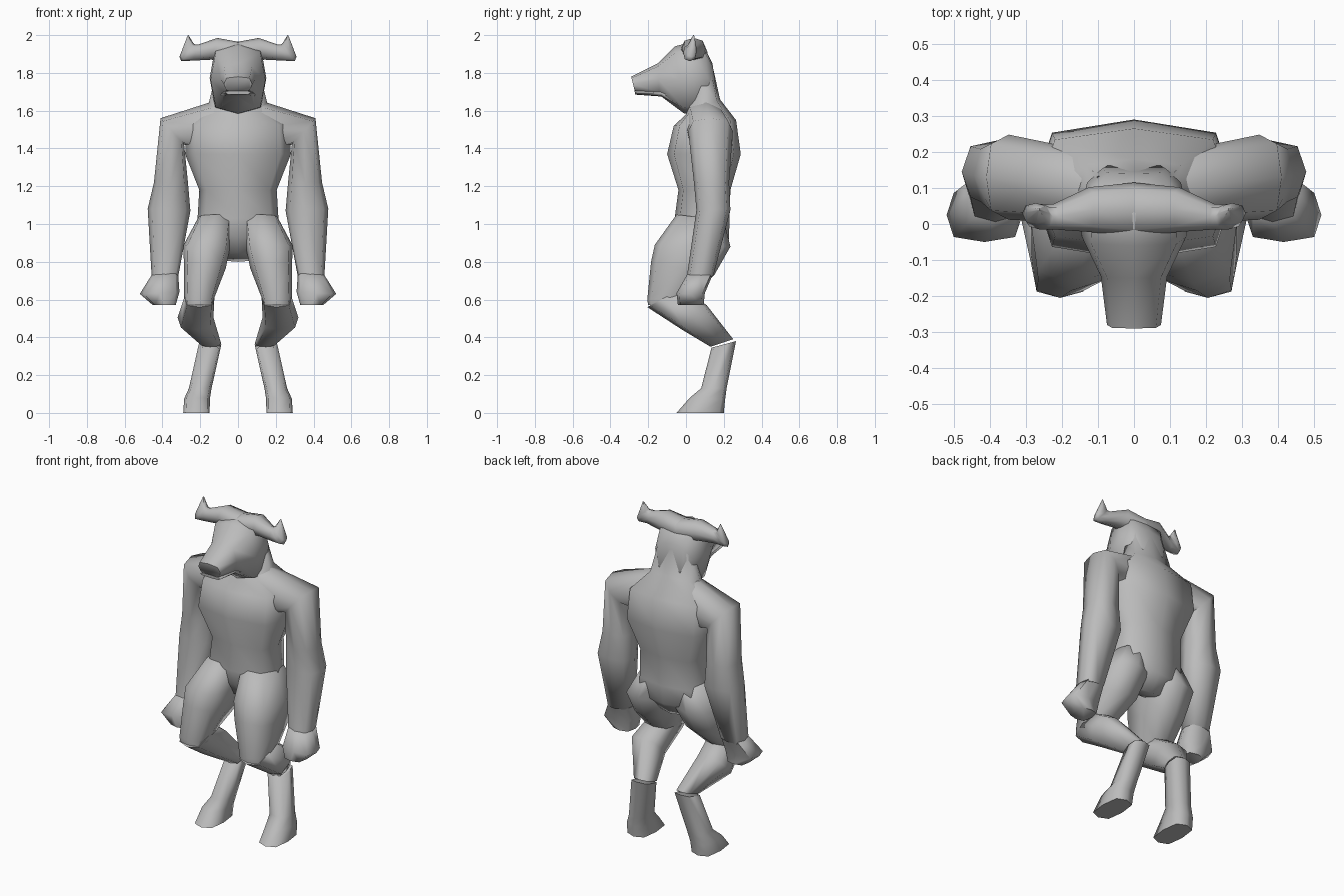
import bpy, bmesh, math
from mathutils import Vector

hide = bpy.data.materials.new("grey_hide")
hide.diffuse_color = (0.5, 0.5, 0.5, 1)


def loft(name, rings, axis, mirror=False, sides=8, power=0.6):
    """Skin a tube through rings (p, q, w): p to q is one diameter,
    w is the half width along the given axis. Low power is boxier."""
    bm = bmesh.new()
    loops = []
    for p, q, w in rings:
        p, q = Vector(p), Vector(q)
        mid, u = (p + q) / 2, (q - p) / 2
        loop = []
        for i in range(sides):
            a = 2 * math.pi * i / sides
            c, s = math.cos(a), math.sin(a)
            c = math.copysign(abs(c) ** power, c) if abs(c) > 1e-6 else 0
            s = math.copysign(abs(s) ** power, s) if abs(s) > 1e-6 else 0
            loop.append(bm.verts.new(mid + u * c + axis * (w * s)))
        loops.append(loop)
    for a, b in zip(loops, loops[1:]):
        for i in range(sides):
            j = (i + 1) % sides
            bm.faces.new((a[i], a[j], b[j], b[i]))
    bm.faces.new(loops[0])
    bm.faces.new(loops[-1])
    bmesh.ops.recalc_face_normals(bm, faces=bm.faces)
    me = bpy.data.meshes.new(name)
    bm.to_mesh(me)
    bm.free()
    me.materials.append(hide)
    ob = bpy.data.objects.new(name, me)
    bpy.context.collection.objects.link(ob)
    bpy.ops.object.select_all(action='DESELECT')
    ob.select_set(True)
    bpy.context.view_layer.objects.active = ob
    bpy.ops.object.shade_smooth_by_angle(angle=math.radians(75))
    if mirror:
        m = ob.modifiers.new("mirror", 'MIRROR')
        m.use_mirror_merge = False
    return ob


X, Y = Vector((1, 0, 0)), Vector((0, 1, 0))


def side_rings(rows):
    """Rows of (x centre, half width, y1, z1, y2, z2)."""
    return [((x, y1, z1), (x, y2, z2), w) for x, w, y1, z1, y2, z2 in rows]


def front_rings(rows):
    """Rows of (y centre, half depth, x1, z1, x2, z2)."""
    return [((x1, y, z1), (x2, y, z2), w) for y, w, x1, z1, x2, z2 in rows]


# Torso from crotch to neck
loft("torso", side_rings([
    (0, .07, .02, .845, .15, .80),
    (0, .22, -.03, .93, .225, .89),
    (0, .215, -.06, 1.03, .23, 1.00),
    (0, .205, -.04, 1.18, .235, 1.18),
    (0, .28, -.10, 1.37, .29, 1.37),
    (0, .27, -.065, 1.52, .265, 1.55),
    (0, .16, 0, 1.58, .18, 1.66),
    (0, .125, .01, 1.70, .145, 1.82)]), X)

# Head from muzzle to nape
loft("head", side_rings([
    (0, .075, -.27, 1.70, -.29, 1.78),
    (0, .092, -.14, 1.682, -.15, 1.85),
    (0, .145, -.01, 1.585, -.06, 1.94),
    (0, .15, .05, 1.58, .03, 1.965),
    (0, .13, .13, 1.62, .10, 1.93),
    (0, .09, .165, 1.68, .14, 1.85)]), X)

# Lower lip
loft("jaw", side_rings([
    (0, .068, -.27, 1.685, -.272, 1.705),
    (0, .085, -.13, 1.675, -.13, 1.71),
    (0, .11, -.01, 1.60, -.03, 1.72)]), X)

# Horns with upturned tips, meeting on the crown
loft("horn", front_rings([
    (.04, .075, 0, 1.85, 0, 1.965),
    (.04, .062, .14, 1.87, .11, 1.985),
    (.02, .035, .24, 1.865, .21, 1.95),
    (.02, .035, .30, 1.862, .225, 1.95),
    (.03, .028, .31, 1.885, .235, 1.955),
    (.04, .003, .267, 1.998, .262, 2.0)]), Y, True, power=.8)

# Arms from chest to wrist, with a fist
loft("arm", front_rings([
    (.10, .10, .10, 1.36, .13, 1.65),
    (.13, .118, .285, 1.42, .41, 1.56),
    (.135, .093, .265, 1.22, .445, 1.22),
    (.145, .09, .252, 1.07, .478, 1.08),
    (.075, .07, .315, .73, .457, .72)]), Y, True, power=.7)
loft("fist", front_rings([
    (.075, .068, .317, .74, .457, .73),
    (.025, .075, .31, .64, .52, .63),
    (.025, .068, .33, .57, .45, .57)]), Y, True)

# Legs: thigh, backward-slanting calf, and hoofed foot
loft("thigh", side_rings([
    (.12, .09, -.05, 1.05, .20, 1.02),
    (.165, .125, -.165, .89, .235, .88),
    (.175, .11, -.185, .80, .15, .73),
    (.205, .08, -.205, .60, .03, .62),
    (.205, .075, -.20, .57, -.03, .58)]), X, True, power=.55)
loft("calf", side_rings([
    (.205, .08, -.205, .56, -.02, .66),
    (.225, .095, -.02, .44, .11, .57),
    (.145, .055, .13, .35, .25, .39)]), X, True)
loft("foot", side_rings([
    (.148, .06, .135, .345, .265, .38),
    (.20, .06, .08, .13, .215, .13),
    (.217, .068, .02, .08, .207, .07),
    (.22, .07, -.05, 0, .20, 0)]), X, True)
